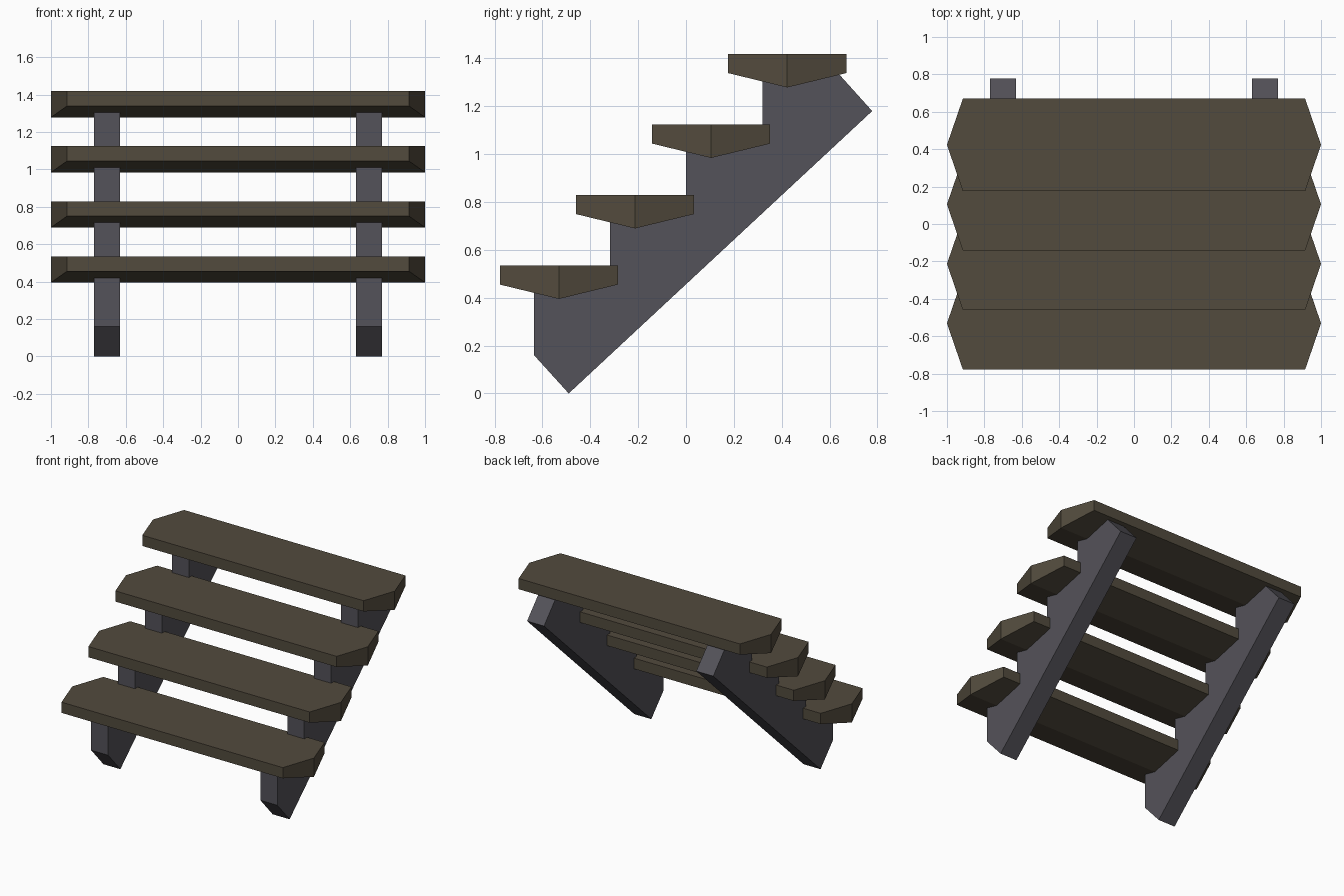
import bpy, bmesh

if "Cube" in bpy.data.objects:
    bpy.data.objects.remove(bpy.data.objects["Cube"])


def material(name, rgb):
    m = bpy.data.materials.new(name)
    m.diffuse_color = (*rgb, 1)
    m.use_nodes = True
    m.node_tree.nodes["Principled BSDF"].inputs["Base Color"].default_value = m.diffuse_color
    return m


def make_object(name, bm, mat):
    bmesh.ops.recalc_face_normals(bm, faces=bm.faces)
    me = bpy.data.meshes.new(name)
    bm.to_mesh(me)
    bm.free()
    me.materials.append(mat)
    ob = bpy.data.objects.new(name, me)
    bpy.context.collection.objects.link(ob)
    return ob


wood = material("wood", (0.085, 0.07, 0.047))
metal = material("dark_grey", (0.088, 0.085, 0.1))

RUN, RISE = 0.318, 0.2945

# Treads: split-log planks, pointed ends, V-shaped underside
# Each section: y offset, half length, thickness
SECTIONS = [(-0.247, 0.915, 0.08), (0, 1.0, 0.14), (0.247, 0.915, 0.08)]


def tread(index):
    y0, top = -0.531 + index * RUN, 0.535 + index * RISE
    bm = bmesh.new()
    rows = [[bm.verts.new((x, y0 + y, z)) for x, z in
             ((-h, top), (h, top), (h, top - t), (-h, top - t))]
            for y, h, t in SECTIONS]
    # Flat top, then underside and end faces between neighbouring sections
    bm.faces.new([rows[0][0], rows[0][1], rows[1][1], rows[2][1], rows[2][0], rows[1][0]])
    for a, b in zip(rows, rows[1:]):
        for i in (1, 2, 3):
            j = (i + 1) % 4
            bm.faces.new((a[i], a[j], b[j], b[i]))
    bm.faces.new(rows[0])
    bm.faces.new(rows[2])
    make_object(f"tread_{index + 1}", bm, wood)


for i in range(4):
    tread(i)

# Stringers: stepped side profile, step tops hidden inside the treads
profile = [(-0.49, 0.0), (-0.635, 0.16)]
for i in range(4):
    y, z = -0.635 + i * RUN, 0.453 + i * RISE
    profile += [(y, z), (y + RUN, z)]
profile.append((0.778, 1.18))

for name, x in (("left_stringer", -0.7), ("right_stringer", 0.7)):
    bm = bmesh.new()
    face = bm.faces.new([bm.verts.new((x - 0.07, y, z)) for y, z in profile])
    ext = bmesh.ops.extrude_face_region(bm, geom=[face], use_keep_orig=True)
    moved = [v for v in ext["geom"] if isinstance(v, bmesh.types.BMVert)]
    bmesh.ops.translate(bm, verts=moved, vec=(0.14, 0, 0))
    make_object(name, bm, metal)
